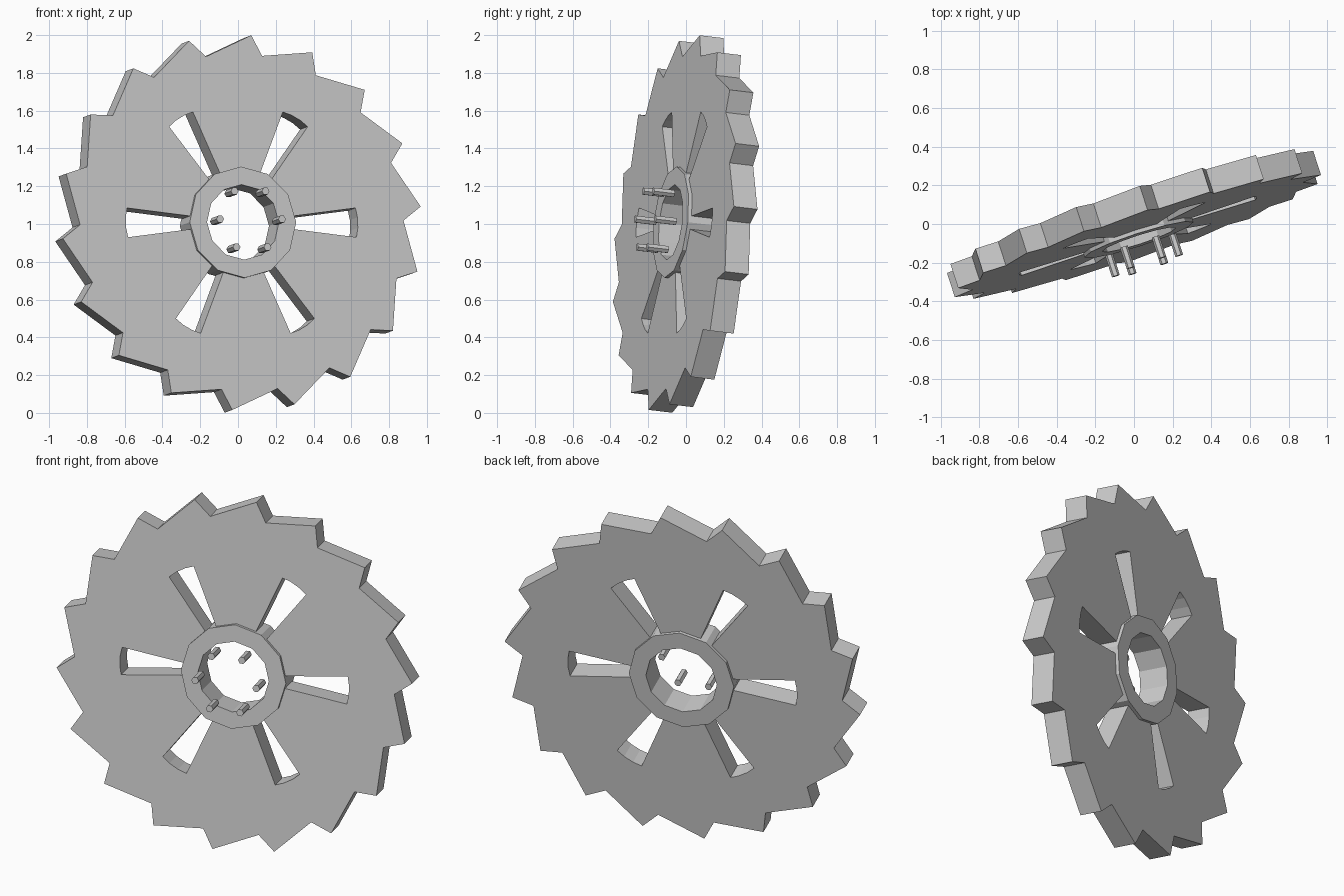
import bpy
from math import radians, cos, sin
from mathutils import Matrix

if "Cube" in bpy.data.objects:
    bpy.data.objects.remove(bpy.data.objects["Cube"])

# Placement of the whole wheel: local +Z is the front axis of the disc
PLACE = (Matrix.Translation((0, 0, 1.0))
         @ Matrix.Rotation(radians(17.9), 4, 'Z')
         @ Matrix.Rotation(radians(90 - 6.5), 4, 'X'))


def polar(r, deg):
    return (r * cos(radians(deg)), r * sin(radians(deg)))


def ngon(r, sides, centre=(0, 0), start=0):
    pts = [polar(r, start + i * 360 / sides) for i in range(sides)]
    return [(x + centre[0], y + centre[1]) for x, y in pts]


def plate(name, loops, z0, z1):
    """Flat plate from closed outlines (inner outlines become holes)."""
    curve = bpy.data.curves.new(name, 'CURVE')
    curve.dimensions = '2D'
    curve.fill_mode = 'BOTH'
    curve.extrude = (z1 - z0) / 2
    for loop in loops:
        s = curve.splines.new('POLY')
        s.points.add(len(loop) - 1)
        for p, (x, y) in zip(s.points, loop):
            p.co = (x, y, 0, 1)
        s.use_cyclic_u = True
        s.use_smooth = False
    tmp = bpy.data.objects.new(name + "_outline", curve)
    bpy.context.collection.objects.link(tmp)
    dg = bpy.context.evaluated_depsgraph_get()
    mesh = bpy.data.meshes.new_from_object(tmp.evaluated_get(dg))
    bpy.data.objects.remove(tmp)
    mesh.transform(Matrix.Translation((0, 0, (z0 + z1) / 2)))
    mesh.shade_flat()
    obj = bpy.data.objects.new(name, mesh)
    bpy.context.collection.objects.link(obj)
    obj.matrix_world = PLACE
    return obj


HALF = 0.066

# Toothed disc: 18 raked teeth, six wedge slots, centre hole hidden by the hub
teeth = []
for i in range(18):
    a = 4.9 + 20 * i
    teeth += [polar(0.90, a - 4.2), polar(1.002, a)]
slots = []
for i in range(6):
    a = 60 * i
    slots.append([polar(0.275, a - 7), polar(0.64, a - 7), polar(0.645, a - 2.5),
                  polar(0.645, a + 2.5), polar(0.64, a + 7), polar(0.275, a + 7)])
plate("toothed_disc", [teeth, ngon(0.25, 12)] + slots, -HALF, HALF)

# Hub ring, slightly proud of both faces
plate("hub_ring", [ngon(0.296, 12), ngon(0.2, 12)], -HALF - 0.02, HALF + 0.02)

# Six hub pins in front of the hub
for i in range(6):
    plate(f"hub_pin_{i + 1}", [ngon(0.021, 6, polar(0.172, 60 * i))],
          HALF + 0.048, HALF + 0.163)
